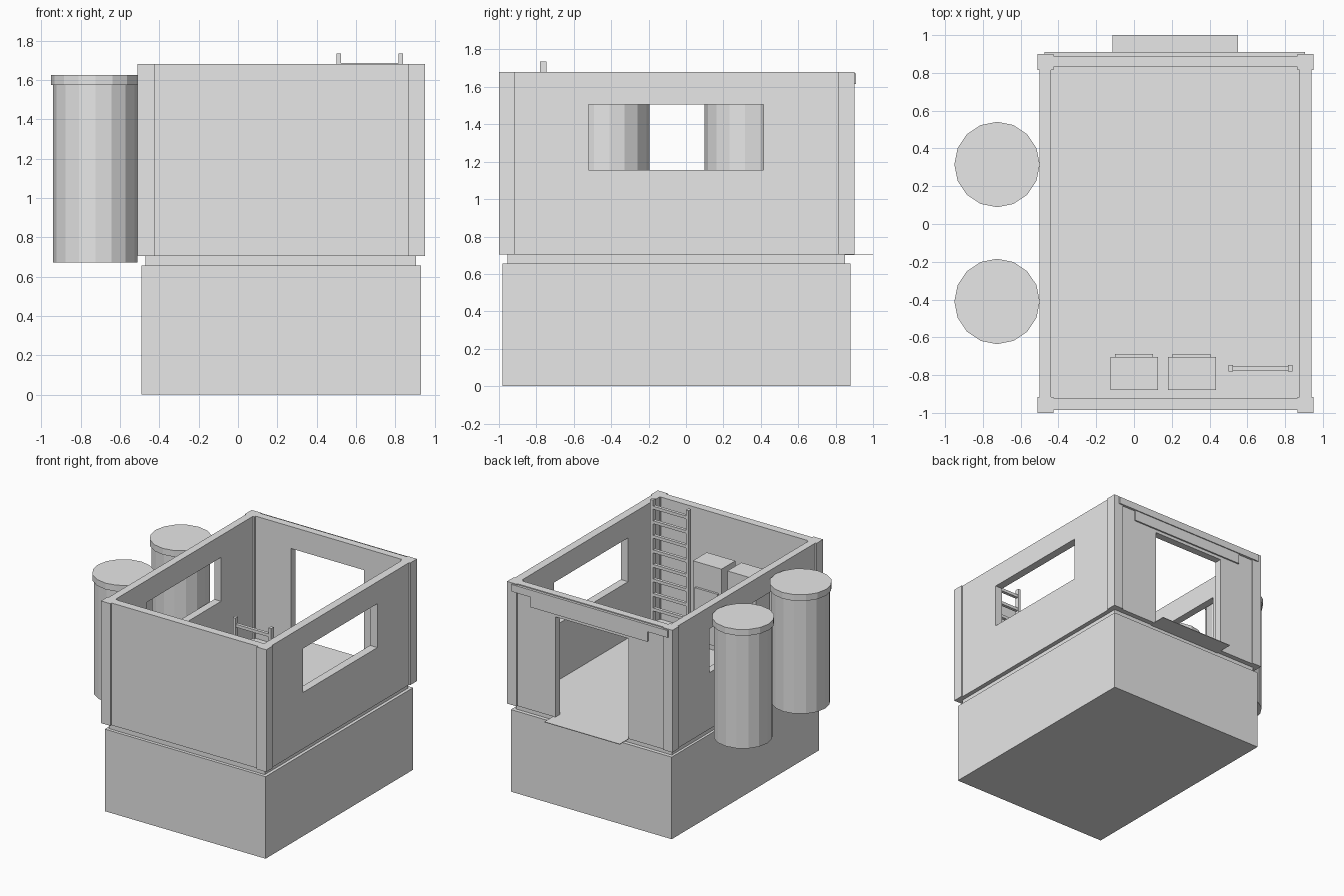
import bpy, bmesh
from mathutils import Vector

if "Cube" in bpy.data.objects:
    bpy.data.objects.remove(bpy.data.objects["Cube"], do_unlink=True)

grey = bpy.data.materials.new("plain_grey")
grey.use_nodes = True
grey.diffuse_color = (0.8, 0.8, 0.8, 1)
grey.node_tree.nodes["Principled BSDF"].inputs["Base Color"].default_value = (0.8, 0.8, 0.8, 1)


def finish(bm, name):
    mesh = bpy.data.meshes.new(name)
    bm.to_mesh(mesh)
    bm.free()
    mesh.materials.append(grey)
    obj = bpy.data.objects.new(name, mesh)
    bpy.context.collection.objects.link(obj)
    return obj


def box(name, x, y, z):
    """Box from three (min, max) ranges."""
    bm = bmesh.new()
    bmesh.ops.create_cube(bm, size=1)
    for v in bm.verts:
        v.co = Vector([(r[0] + r[1]) / 2 + c * (r[1] - r[0]) for r, c in zip((x, y, z), v.co)])
    return finish(bm, name)


def drum(name, x, y, z, radius):
    bm = bmesh.new()
    bmesh.ops.create_cone(bm, cap_ends=True, segments=16, radius1=radius,
                          radius2=radius, depth=z[1] - z[0])
    bmesh.ops.translate(bm, vec=(x, y, (z[0] + z[1]) / 2), verts=bm.verts)
    return finish(bm, name)


def cut(target, cutter):
    cutter.hide_render = True
    mod = target.modifiers.new("cut", "BOOLEAN")
    mod.operation = "DIFFERENCE"
    mod.solver = "EXACT"
    mod.object = cutter
    bpy.context.view_layer.objects.active = target
    bpy.ops.object.modifier_apply(modifier=mod.name)
    bpy.data.objects.remove(cutter, do_unlink=True)


FLOOR, TOP = 0.705, 1.68

# Foundation block and recessed floor plinth
box("foundation", (-0.49, 0.93), (-0.98, 0.88), (0, 0.655))
box("floor_plinth", (-0.47, 0.905), (-0.955, 0.85), (0.655, FLOOR))
box("door_step", (-0.115, 0.55), (0.85, 1.0), (FLOOR - 0.005, FLOOR))

# Open-topped walls with two side windows and a rear doorway
walls = box("walls", (-0.50, 0.94), (-0.985, 0.89), (FLOOR, TOP))
cut(walls, box("room_cutter", (-0.44, 0.875), (-0.92, 0.83), (0.5, 2)))
cut(walls, box("window_cutter", (-1, 2), (-0.52, 0.415), (1.155, 1.505)))
cut(walls, box("door_cutter", (-0.115, 0.53), (0.5, 1.5), (0.5, 1.505)))

# Corner posts
for side, x in (("right", -0.51), ("left", 0.865)):
    for end, y in (("front", -1.0), ("back", 0.815)):
        box(f"{end}_{side}_post", (x, x + 0.085), (y, y + 0.085), (FLOOR, TOP))

# Trim above the doorway
box("rear_trim", (-0.475, 0.905), (0.885, 0.91), (1.615, 1.672))
box("door_header", (-0.29, 0.74), (0.885, 0.902), (1.53, 1.615))

# Storage tanks with lids
for end, y in (("front", -0.41), ("back", 0.315)):
    drum(f"{end}_tank", -0.725, y, (0.67, 1.575), 0.215)
    drum(f"{end}_tank_lid", -0.725, y, (1.575, 1.625), 0.226)

# Cabinets with door panels
for side, x in (("right", -0.125), ("left", 0.18)):
    box(f"{side}_cabinet", (x, x + 0.253), (-0.88, -0.705), (FLOOR, 1.37))
    box(f"{side}_cabinet_door", (x + 0.025, x + 0.225), (-0.705, -0.687), (0.75, 1.17))

# Ladder
for side, x in (("right", 0.5), ("left", 0.815)):
    box(f"{side}_ladder_rail", (x, x + 0.024), (-0.78, -0.747), (FLOOR, 1.735))
for i in range(9):
    z = 1.685 - 0.116 * i
    box(f"ladder_rung_{i}", (0.52, 0.82), (-0.776, -0.751), (z - 0.024, z))
